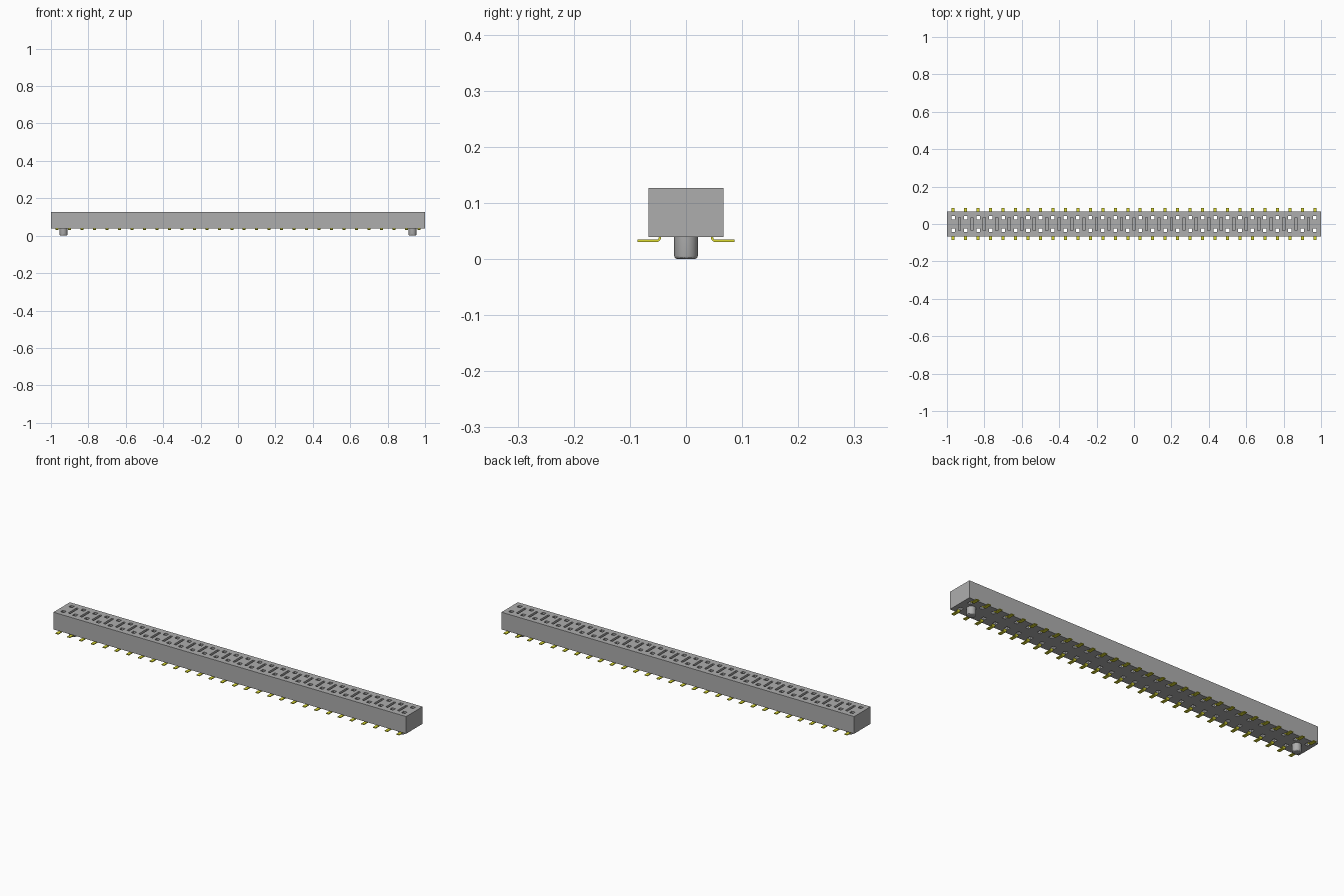
import bpy, bmesh, math
from mathutils import Matrix

PITCH = 2 / 30
COLUMNS = [(i - 14.5) * PITCH for i in range(30)]
GAPS = [(i - 14) * PITCH for i in range(29)]
ROW = PITCH / 2
BOTTOM, TOP = 0.039, 0.127

cube = bpy.data.objects.get("Cube")
if cube:
    bpy.data.objects.remove(cube, do_unlink=True)


def material(name, colour):
    mat = bpy.data.materials.new(name)
    mat.use_nodes = True
    mat.diffuse_color = colour
    mat.node_tree.nodes["Principled BSDF"].inputs["Base Color"].default_value = colour
    return mat


grey = material("grey plastic", (0.42, 0.42, 0.42, 1))
gold = material("yellow metal", (0.72, 0.71, 0.03, 1))


def make_object(name, bm, mat):
    bmesh.ops.recalc_face_normals(bm, faces=bm.faces)
    mesh = bpy.data.meshes.new(name)
    bm.to_mesh(mesh)
    bm.free()
    mesh.materials.append(mat)
    obj = bpy.data.objects.new(name, mesh)
    bpy.context.collection.objects.link(obj)
    return obj


def add_box(bm, x, y, z0, z1, width, depth):
    place = Matrix.Translation((x, y, (z0 + z1) / 2))
    size = Matrix.Diagonal((width, depth, z1 - z0, 1))
    bmesh.ops.create_cube(bm, size=1, matrix=place @ size)


# Housing block with square contact holes and narrow slots
bm = bmesh.new()
add_box(bm, 0, 0, BOTTOM, TOP, 2, 4 * ROW)
housing = make_object("housing", bm, grey)

bm = bmesh.new()
for x in COLUMNS:
    for side in (-1, 1):
        add_box(bm, x, side * ROW, 0.02, TOP + 0.01, 0.019, 0.019)
for x in GAPS:
    add_box(bm, x, 0, 0.085, TOP + 0.01, 0.012, 0.068)
cutter = make_object("hole_cutter", bm, grey)
cutter.hide_render = True

cut = housing.modifiers.new("holes", "BOOLEAN")
cut.operation = "DIFFERENCE"
cut.solver = "EXACT"
cut.object = cutter
graph = bpy.context.evaluated_depsgraph_get()
housing.data = bpy.data.meshes.new_from_object(housing.evaluated_get(graph))
housing.modifiers.clear()
bpy.data.objects.remove(cutter, do_unlink=True)

# Bent contact legs: upright, rounded elbow, flat foot
THICK, WIDTH = 0.004, 0.016
FOOT_Z, INNER_Y, RADIUS = 0.0305, 0.0445, 0.008


def leg_profile():
    centre_y, centre_z = INNER_Y + RADIUS, FOOT_Z + RADIUS
    outer = [(INNER_Y, 0.1)]
    inner = [(INNER_Y + THICK, 0.1)]
    for i in range(7):
        angle = math.pi + i * math.pi / 12
        for path, r in ((outer, RADIUS), (inner, RADIUS - THICK)):
            path.append((centre_y + r * math.cos(angle), centre_z + r * math.sin(angle)))
    outer.append((0.086, FOOT_Z))
    inner.append((0.086, FOOT_Z + THICK))
    return outer, inner


outer, inner = leg_profile()
for name, side in (("front_contacts", -1), ("back_contacts", 1)):
    bm = bmesh.new()
    for x in COLUMNS:
        sections = []
        for a, b in zip(outer, inner):
            sections.append([bm.verts.new((x + dx, side * p[0], p[1]))
                             for p, dx in ((a, -WIDTH / 2), (a, WIDTH / 2),
                                           (b, WIDTH / 2), (b, -WIDTH / 2))])
        for s, t in zip(sections, sections[1:]):
            for i in range(4):
                j = (i + 1) % 4
                bm.faces.new((s[i], s[j], t[j], t[i]))
        bm.faces.new(sections[0])
        bm.faces.new(sections[-1])
    make_object(name, bm, gold)

# Round locating pegs with softened lower rims
for name, x in (("right_peg", GAPS[0]), ("left_peg", GAPS[-1])):
    bm = bmesh.new()
    bmesh.ops.create_cone(bm, cap_ends=True, segments=32, radius1=0.021, radius2=0.021,
                          depth=0.045, matrix=Matrix.Translation((x, 0, 0.0225)))
    rim = [e for e in bm.edges if all(v.co.z < 0.001 for v in e.verts)]
    bmesh.ops.bevel(bm, geom=rim, offset=0.006, segments=3, profile=0.5, affect="EDGES")
    peg = make_object(name, bm, grey)
    bpy.ops.object.select_all(action="DESELECT")
    peg.select_set(True)
    bpy.context.view_layer.objects.active = peg
    bpy.ops.object.shade_smooth_by_angle()
